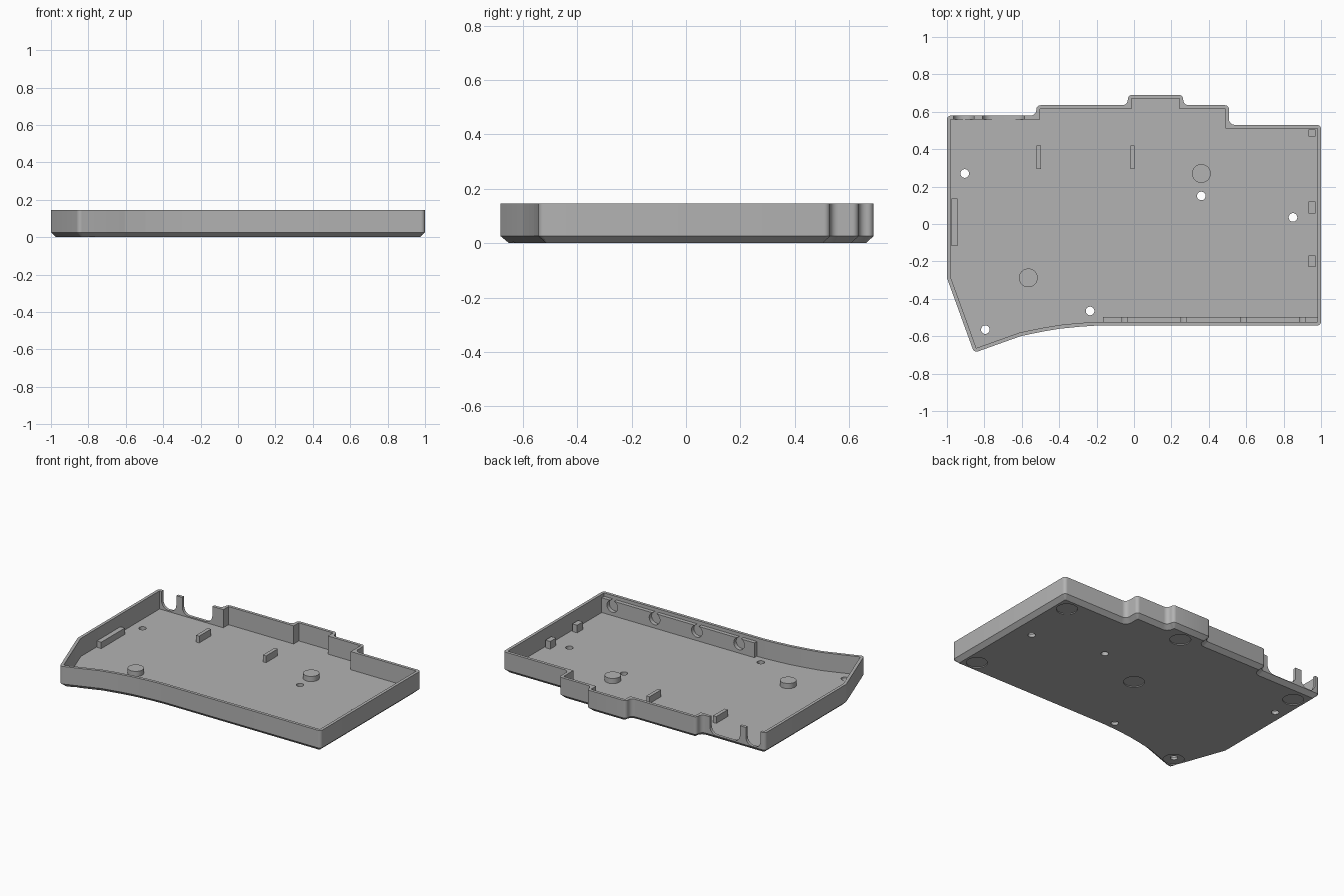
import bpy, bmesh, math
from mathutils import Vector

if "Cube" in bpy.data.objects:
    bpy.data.objects.remove(bpy.data.objects["Cube"], do_unlink=True)

HEIGHT, FLOOR, SUNK = 0.145, 0.022, 0.012

grey = bpy.data.materials.new("plain_grey")
grey.use_nodes = True
grey.diffuse_color = (0.45, 0.45, 0.45, 1)
grey.node_tree.nodes["Principled BSDF"].inputs["Base Color"].default_value = (0.45, 0.45, 0.45, 1)


def offset(points, dist):
    """Move a counter-clockwise outline outwards with mitred corners."""
    result = []
    for i, p in enumerate(points):
        a = (p - points[i - 1]).normalized()
        b = (points[(i + 1) % len(points)] - p).normalized()
        n, m = Vector((a.y, -a.x)), Vector((b.y, -b.x))
        result.append(p + (n + m) * dist / (1 + n.dot(m)))
    return result


def rounded(points, convex, concave, steps=5):
    """Replace every corner by a circular arc."""
    result = []
    for i, p in enumerate(points):
        a = (p - points[i - 1]).normalized()
        b = (points[(i + 1) % len(points)] - p).normalized()
        turn = a.angle(b)
        radius = convex if a.cross(b) > 0 else concave
        t = radius * math.tan(turn / 2)
        w = math.cos(turn / 2)
        for k in range(steps + 1):
            u = k / steps
            c0, c1, c2 = (1 - u) ** 2, 2 * u * (1 - u) * w, u * u
            result.append(((p - a * t) * c0 + p * c1 + (p + b * t) * c2) / (c0 + c1 + c2))
    return result


def loft(name, rings):
    """Solid through rings of equal point count."""
    bm = bmesh.new()
    loops = [[bm.verts.new(co) for co in ring] for ring in rings]
    bm.faces.new(loops[0])
    bm.faces.new(loops[-1])
    count = len(loops[0])
    for low, high in zip(loops, loops[1:]):
        for i in range(count):
            j = (i + 1) % count
            bm.faces.new((low[i], low[j], high[j], high[i]))
    bmesh.ops.recalc_face_normals(bm, faces=bm.faces)
    mesh = bpy.data.meshes.new(name)
    bm.to_mesh(mesh)
    bm.free()
    mesh.materials.append(grey)
    obj = bpy.data.objects.new(name, mesh)
    bpy.context.collection.objects.link(obj)
    return obj


def at_z(points, z):
    return [(p.x, p.y, z) for p in points]


def at_y(points, y):
    return [(p.x, y, p.y) for p in points]


def circle(x, y, r, count=40):
    return [Vector((x + r * math.cos(math.tau * k / count),
                    y + r * math.sin(math.tau * k / count))) for k in range(count)]


def box(name, x0, x1, y0, y1, z0, z1):
    corners = [Vector(c) for c in ((x0, y0), (x1, y0), (x1, y1), (x0, y1))]
    return loft(name, [at_z(corners, z0), at_z(corners, z1)])


def disc(name, x, y, r, z0, z1):
    ring = circle(x, y, r)
    return loft(name, [at_z(ring, z0), at_z(ring, z1)])


def activate(obj):
    bpy.ops.object.select_all(action='DESELECT')
    obj.select_set(True)
    bpy.context.view_layer.objects.active = obj


def cut(target, cutter):
    cutter.hide_render = True
    mod = target.modifiers.new("cut", 'BOOLEAN')
    mod.operation, mod.solver, mod.object = 'DIFFERENCE', 'EXACT', cutter
    activate(target)
    bpy.ops.object.modifier_apply(modifier=mod.name)
    bpy.data.objects.remove(cutter, do_unlink=True)


# Tray shell: chamfered outside, sharp-cornered cavity
inner = [Vector(p) for p in (
    (-.98, .56), (-.98, -.285), (-.843, -.663), (-.61, -.58), (-.5, -.557), (-.4, -.54),
    (-.3, -.53), (-.2, -.523), (.98, -.523), (.98, .51), (.488, .51), (.488, .615),
    (.243, .615), (.243, .67), (-.013, .67), (-.013, .615), (-.502, .615), (-.502, .56))]
outer = rounded(offset(inner, 0.02), 0.022, 0.03)
base = rounded(offset(inner, -0.008), 0.006, 0.045)
tray = loft("tray", [at_z(base, 0), at_z(outer, 0.026), at_z(outer, HEIGHT)])
cut(tray, loft("cavity_cutter", [at_z(inner, FLOOR), at_z(inner, 0.3)]))

# Shallow round foot recesses underneath
for x, y in ((0, 0), (.89, -.44), (.89, .42), (.115, .58), (-.89, .46), (-.8, -.575)):
    cut(tray, disc("foot_cutter", x, y, 0.065, -0.05, 0.006))

# Screw holes through the floor
for x, y in ((-.905, .27), (.36, .15), (.85, .035), (-.235, -.465), (-.795, -.565)):
    cut(tray, disc("screw_cutter", x, y, 0.023, -0.05, 0.06))

# Open-topped connector slots in the back wall
for x0, x1 in ((-.965, -.855), (-.81, -.585)):
    slot = [Vector(p) for p in ((x0, 0.03), (x1, 0.03), (x1, 0.3), (x0, 0.3))]
    slot = rounded(slot, 0.05, 0.05, 8)
    cut(tray, loft("slot_cutter", [at_y(slot, 0.53), at_y(slot, 0.62)]))

# Front rail with four round pockets
rail = box("front_rail", -.165, .983, -.526, -.497, SUNK, 0.122)
for i in range(4):
    pocket = circle(-.05 + i * 0.317, 0.085, 0.04)
    cut(rail, loft("pocket_cutter", [at_y(pocket, -.6), at_y(pocket, -.45)]))

# Floor bosses, ribs and side blocks
for name, x, y in (("back_boss", .36, .27), ("front_boss", -.565, -.288)):
    disc(name, x, y, 0.05, SUNK, 0.057)
for name, x in (("right_rib", -.509), ("middle_rib", -.008)):
    box(name, x - 0.012, x + 0.012, .295, .42, SUNK, 0.068)
box("right_side_rib", -.976, -.943, -.118, .135, SUNK, 0.065)
for name, y0, y1 in (("back_block", .467, .505), ("middle_block", .056, .12),
                     ("front_block", -.23, -.168)):
    box(name, .934, .97, y0, y1, SUNK, 0.073)

# Smooth rounded corners, keep crisp edges
for obj in list(bpy.context.collection.objects):
    if obj.type == 'MESH':
        activate(obj)
        bpy.ops.object.shade_smooth_by_angle(angle=math.radians(30))
